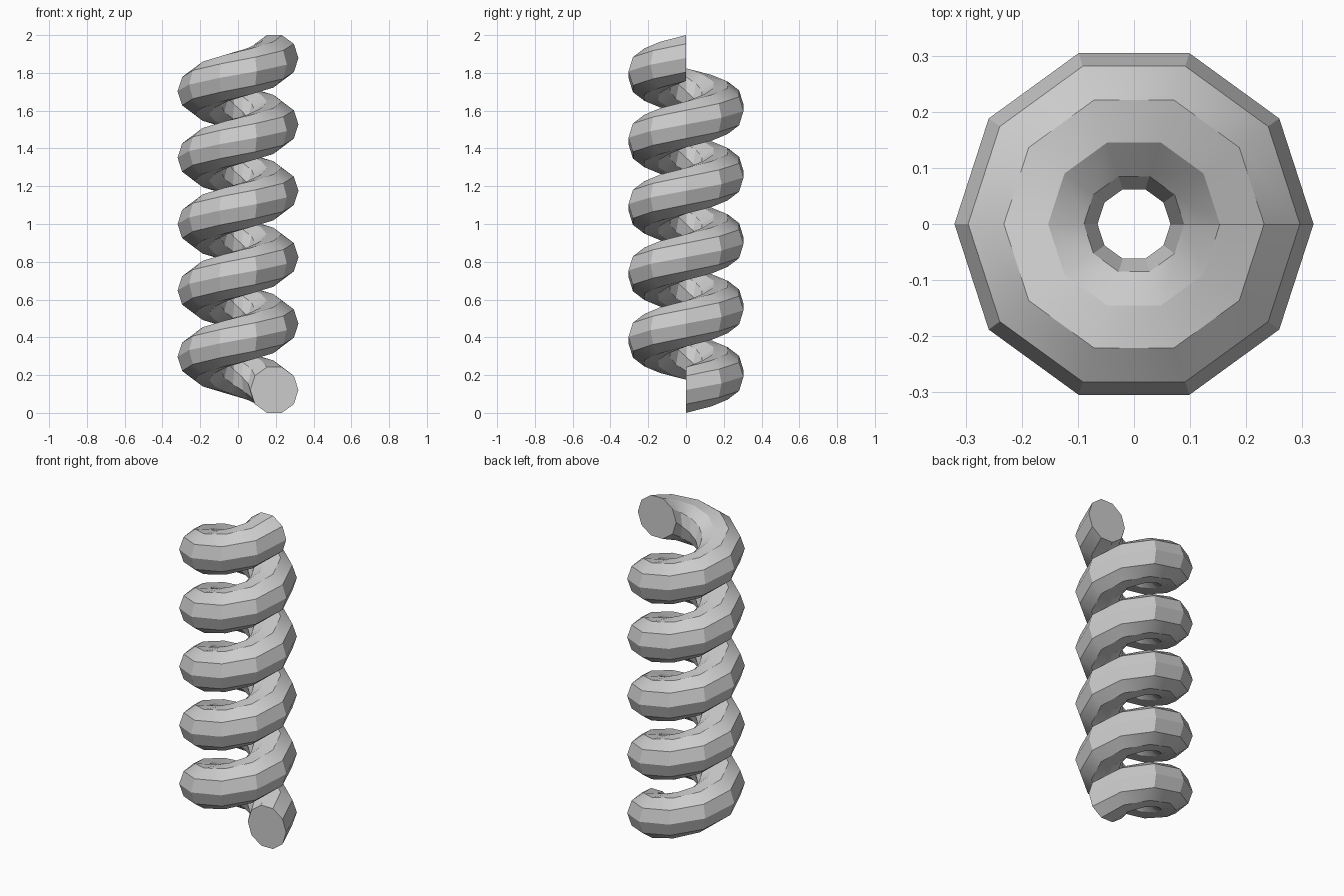
import bpy, bmesh
from math import cos, sin, tau, radians
from mathutils import Vector

if "Cube" in bpy.data.objects:
    bpy.data.objects.remove(bpy.data.objects["Cube"])

SIDES = 10          # sides of the tube section
STEPS = 10          # segments per turn
TURNS = 5
COIL_R, TUBE_R = 0.1925, 0.1275
HALF_H = TUBE_R * sin(tau / 5)
PITCH = (2 - 2 * HALF_H) / TURNS

# Upright ten-sided section at the lower end of the coil
bm = bmesh.new()
ring = [bm.verts.new((COIL_R + TUBE_R * cos(tau * i / SIDES), 0,
                      HALF_H + TUBE_R * sin(tau * i / SIDES)))
        for i in range(SIDES)]
edges = [bm.edges.new((ring[i], ring[(i + 1) % SIDES])) for i in range(SIDES)]

# Sweep the section up around the z axis
bmesh.ops.spin(bm, geom=ring + edges, cent=(0, 0, 0), axis=(0, 0, 1),
               dvec=Vector((0, 0, PITCH / STEPS)), angle=tau * TURNS,
               steps=STEPS * TURNS, use_duplicate=False)

# Flat end caps
bmesh.ops.holes_fill(bm, edges=[e for e in bm.edges if e.is_boundary], sides=0)
bmesh.ops.recalc_face_normals(bm, faces=bm.faces)

mesh = bpy.data.meshes.new("coil_spring")
bm.to_mesh(mesh)
bm.free()
spring = bpy.data.objects.new("coil_spring", mesh)
bpy.context.collection.objects.link(spring)

# Smooth shading with the main facet edges kept sharp
bpy.context.view_layer.objects.active = spring
spring.select_set(True)
bpy.ops.object.shade_smooth_by_angle(angle=radians(30))
